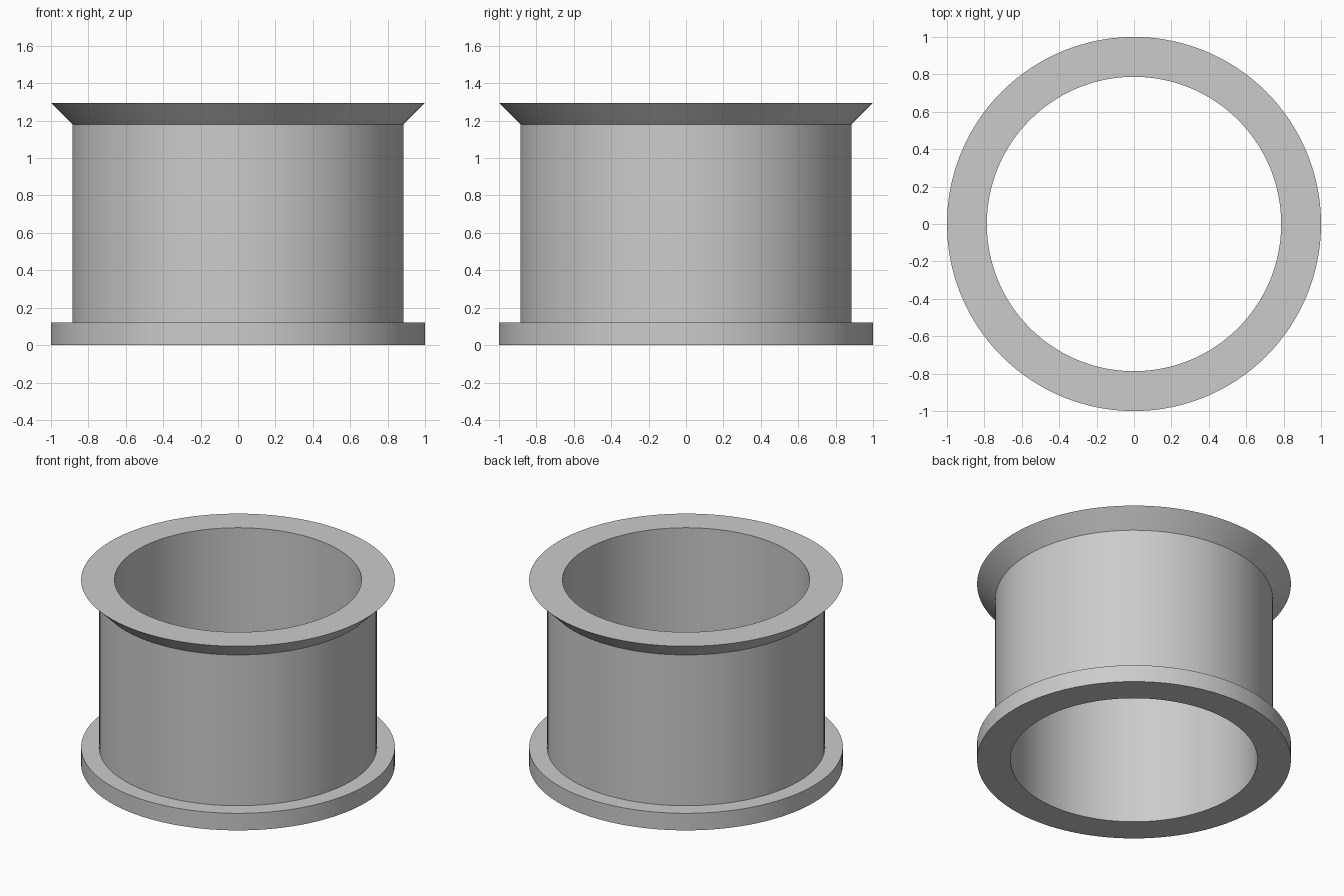
import bpy, bmesh, math

if "Cube" in bpy.data.objects:
    bpy.data.objects.remove(bpy.data.objects["Cube"])

SEGMENTS = 128
BORE = 0.787     # inner radius
WALL = 0.885     # outer radius of the sleeve
RIM = 1.0        # outer radius of both flanges
HEIGHT = 1.295

grey = bpy.data.materials.new("light grey")
grey.diffuse_color = (0.6, 0.6, 0.6, 1)
grey.use_nodes = True
grey.node_tree.nodes["Principled BSDF"].inputs["Base Color"].default_value = grey.diffuse_color


def lathe(name, profile):
    """Revolve a closed (radius, height) profile around z."""
    bm = bmesh.new()
    rings = []
    for i in range(SEGMENTS):
        a = 2 * math.pi * i / SEGMENTS
        rings.append([bm.verts.new((r * math.cos(a), r * math.sin(a), z))
                      for r, z in profile])
    n = len(profile)
    for i in range(SEGMENTS):
        here, nxt = rings[i], rings[(i + 1) % SEGMENTS]
        for j in range(n):
            k = (j + 1) % n
            bm.faces.new((here[j], nxt[j], nxt[k], here[k]))
    bmesh.ops.recalc_face_normals(bm, faces=bm.faces)
    mesh = bpy.data.meshes.new(name)
    bm.to_mesh(mesh)
    bm.free()
    mesh.materials.append(grey)
    obj = bpy.data.objects.new(name, mesh)
    bpy.context.collection.objects.link(obj)
    bpy.ops.object.select_all(action='DESELECT')
    obj.select_set(True)
    bpy.context.view_layer.objects.active = obj
    bpy.ops.object.shade_smooth_by_angle(angle=math.radians(30))


# Hollow sleeve with a square bottom flange and a flared top flange
lathe("flanged_sleeve", [
    (BORE, 0), (RIM, 0), (RIM, 0.12), (WALL, 0.12),
    (WALL, 1.18), (RIM, HEIGHT), (BORE, HEIGHT),
])
